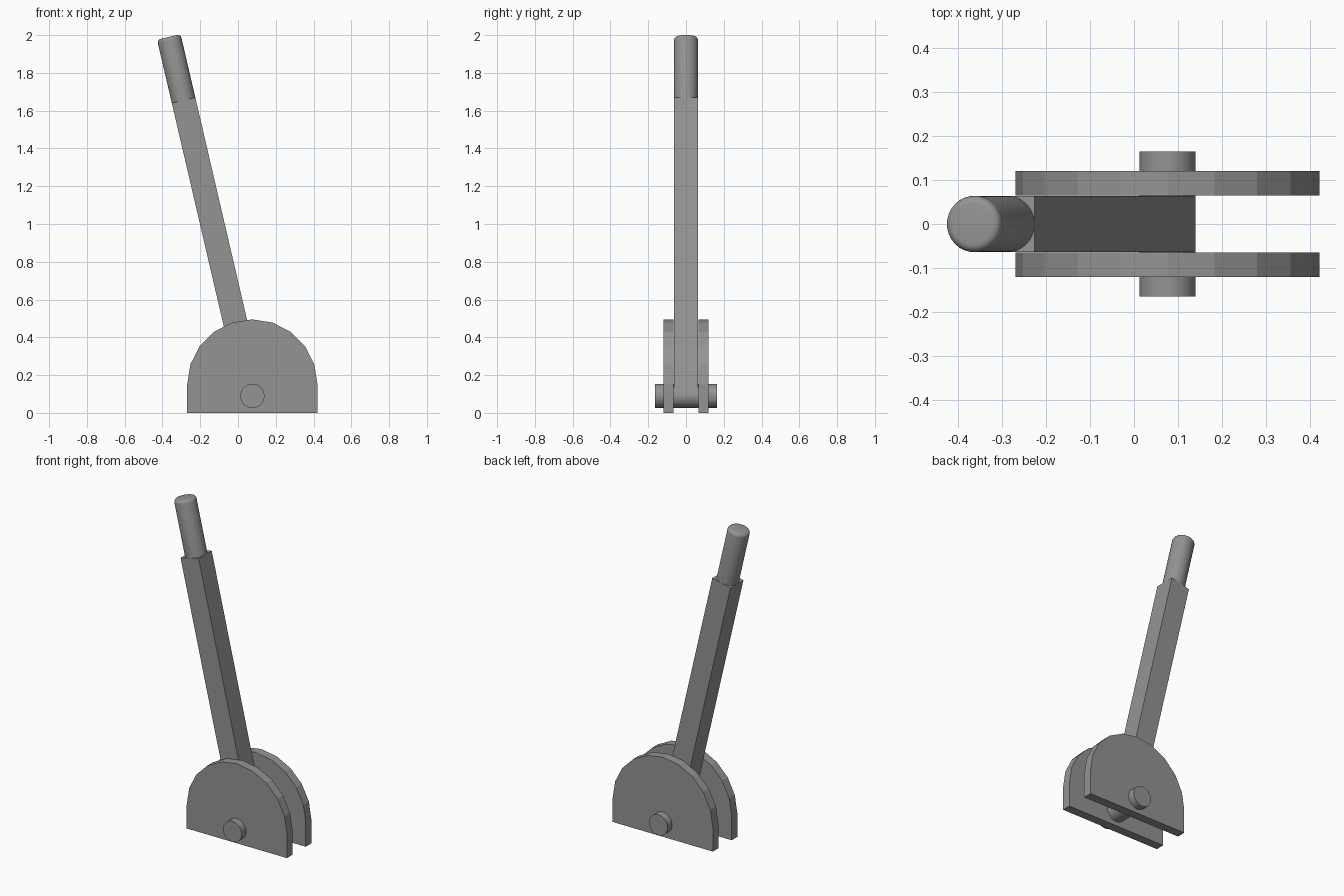
import bpy, bmesh, math
from mathutils import Matrix, Vector

if "Cube" in bpy.data.objects:
    bpy.data.objects.remove(bpy.data.objects["Cube"])

PIVOT = Vector((0.076, 0.0, 0.09))
TILT = math.radians(-13.1)
lever_frame = Matrix.Translation(PIVOT) @ Matrix.Rotation(TILT, 4, 'Y')

grey = bpy.data.materials.new("mid_grey")
grey.diffuse_color = (0.30, 0.295, 0.295, 1)
grey.use_nodes = True
grey.node_tree.nodes["Principled BSDF"].inputs["Base Color"].default_value = grey.diffuse_color


def finish(name, bm, matrix=Matrix(), smooth=False):
    """Turn a bmesh into a named, coloured object."""
    bm.transform(matrix)
    bmesh.ops.recalc_face_normals(bm, faces=bm.faces)
    mesh = bpy.data.meshes.new(name)
    bm.to_mesh(mesh)
    bm.free()
    mesh.materials.append(grey)
    ob = bpy.data.objects.new(name, mesh)
    bpy.context.collection.objects.link(ob)
    if smooth:
        bpy.ops.object.select_all(action='DESELECT')
        ob.select_set(True)
        bpy.context.view_layer.objects.active = ob
        bpy.ops.object.shade_smooth_by_angle(angle=math.radians(35))
    return ob


def cylinder(radius, z0, z1, segments=32):
    bm = bmesh.new()
    bmesh.ops.create_cone(bm, cap_ends=True, segments=segments,
                          radius1=radius, radius2=radius, depth=z1 - z0,
                          matrix=Matrix.Translation((0, 0, (z0 + z1) / 2)))
    return bm


# Side plates: straight base with a ten-sided half-round top
R, SHOULDER = 0.345, 0.15
outline = [(-R, 0.0), (R, 0.0)]
outline += [(R * math.cos(math.pi * i / 10), SHOULDER + R * math.sin(math.pi * i / 10))
            for i in range(11)]
for side, y in (("front", -0.12), ("back", 0.065)):
    bm = bmesh.new()
    face = bm.faces.new([bm.verts.new((PIVOT.x + x, y, z)) for x, z in outline])
    ext = bmesh.ops.extrude_face_region(bm, geom=[face], use_keep_orig=True)
    moved = [v for v in ext["geom"] if isinstance(v, bmesh.types.BMVert)]
    bmesh.ops.translate(bm, verts=moved, vec=(0, 0.055, 0))
    finish(side + "_plate", bm)

# Pivot pin through both plates
finish("pivot_pin", cylinder(0.064, -0.164, 0.164),
       Matrix.Translation(PIVOT) @ Matrix.Rotation(math.pi / 2, 4, 'X'), smooth=True)

# Square lever bar rising from the pin
BAR = 1.607
bm = bmesh.new()
bmesh.ops.create_cube(bm, size=1, matrix=Matrix.Translation((0, 0, BAR / 2))
                      @ Matrix.Diagonal((0.128, 0.128, BAR, 1)))
finish("lever_bar", bm, lever_frame)

# Round hand grip with a softened top edge
TOP = 1.951
bm = cylinder(0.064, BAR - 0.01, TOP)
rim = [e for e in bm.edges if all(v.co.z > TOP - 0.001 for v in e.verts)]
bmesh.ops.bevel(bm, geom=rim, offset=0.018, segments=4, profile=0.5, affect='EDGES')
finish("hand_grip", bm, lever_frame, smooth=True)
